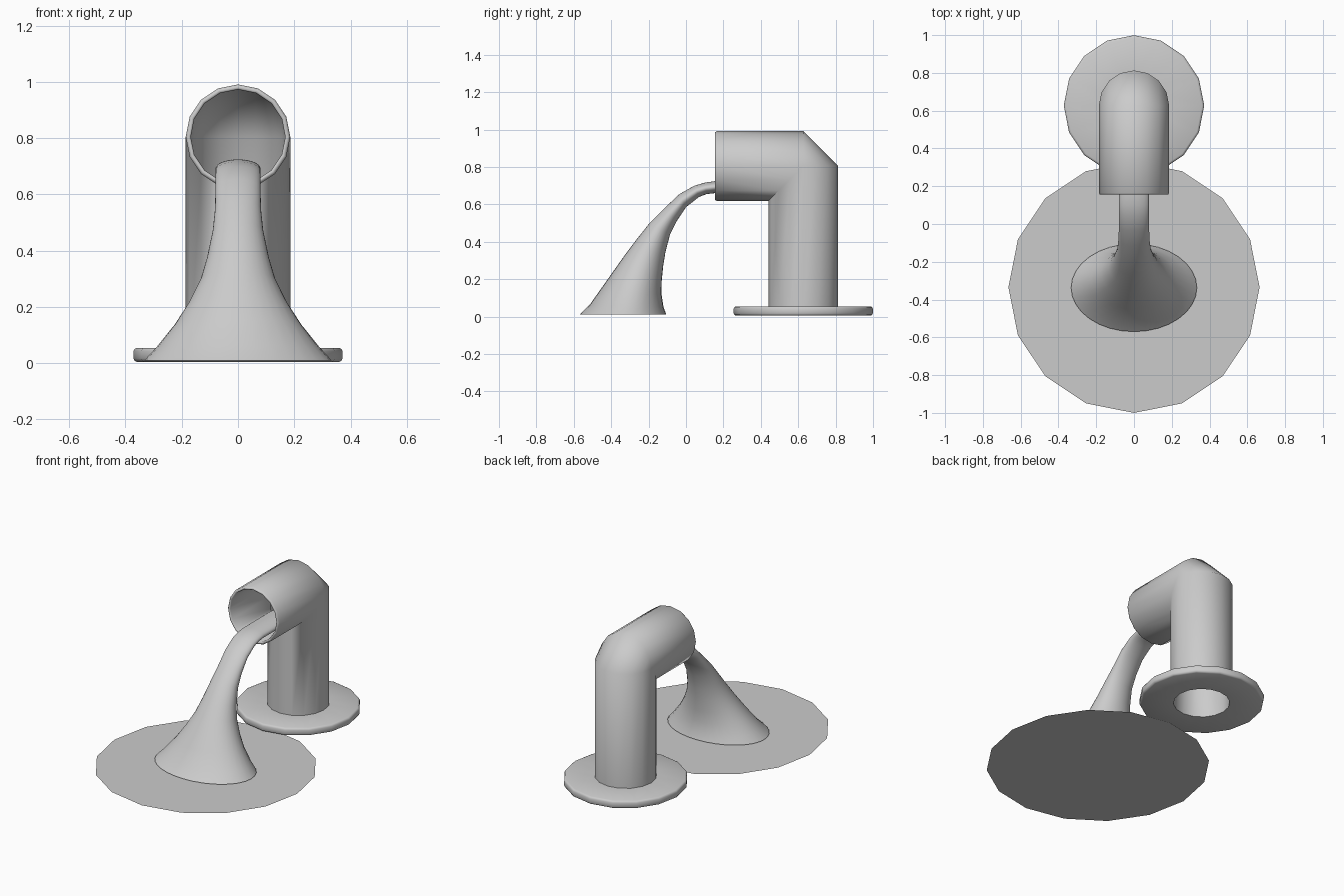
import bpy, bmesh, math

if "Cube" in bpy.data.objects:
    bpy.data.objects.remove(bpy.data.objects["Cube"])

grey = bpy.data.materials.new("plain grey")
grey.diffuse_color = (0.6, 0.6, 0.6, 1)
grey.use_nodes = True
grey.node_tree.nodes["Principled BSDF"].inputs["Base Color"].default_value = grey.diffuse_color

CY, CZ = 0.627, 0.805   # upright pipe axis (y) and spout axis (z)


def loft(name, rings, cap=False, loop=False, angle=60):
    """Skin a list of equal-length point rings."""
    bm = bmesh.new()
    vs = [[bm.verts.new(p) for p in r] for r in rings]
    n = len(vs[0])
    pairs = list(zip(vs, vs[1:])) + ([(vs[-1], vs[0])] if loop else [])
    for a, b in pairs:
        for i in range(n):
            j = (i + 1) % n
            bm.faces.new((a[i], a[j], b[j], b[i]))
    if cap:
        bm.faces.new(vs[0])
        bm.faces.new(vs[-1])
    bmesh.ops.remove_doubles(bm, verts=bm.verts, dist=1e-5)
    bmesh.ops.recalc_face_normals(bm, faces=bm.faces)
    return finish(name, bm, angle)


def finish(name, bm, angle):
    me = bpy.data.meshes.new(name)
    bm.to_mesh(me)
    bm.free()
    ob = bpy.data.objects.new(name, me)
    bpy.context.collection.objects.link(ob)
    me.materials.append(grey)
    bpy.ops.object.select_all(action='DESELECT')
    ob.select_set(True)
    bpy.context.view_layer.objects.active = ob
    bpy.ops.object.shade_smooth_by_angle(angle=math.radians(angle))
    return ob


def circle(r, n=16):
    return [(r * math.cos(2 * math.pi * i / n), r * math.sin(2 * math.pi * i / n)) for i in range(n)]


def upright(r, z):
    return [(x, CY + d, z) for x, d in circle(r)]


def spout(r, y):
    return [(x, y, CZ + d) for x, d in circle(r)]


def elbow(r):
    # mitred on the inside of the bend, chamfered on the outside
    c = circle(r)
    return [[(x, CY + d, CZ + min(d, 0)) for x, d in c],
            [(x, CY + min(d, 0), CZ + d) for x, d in c]]


# Hollow bent pipe: outer skin up and over, rounded mouth, inner skin back down
R, I = 0.186, 0.168
rings = [upright(R, 0.02)] + elbow(R)
rings += [spout(R, 0.163), spout(R - 0.006, 0.155), spout(I + 0.004, 0.155), spout(I, 0.16)]
rings += elbow(I)[::-1] + [upright(I, 0.02)]
loft("bent_pipe", rings, loop=True)

# Base flange with rounded rim
prof = [(I, 0.005), (0.36, 0.005), (0.368, 0.009), (0.372, 0.017),
        (0.372, 0.043), (0.368, 0.051), (0.36, 0.055), (I, 0.055)]
loft("base_flange", [upright(r, z) for r, z in prof], loop=True)

# Water stream: top edge (y, z), bottom edge (y, z), half width
sections = [
    (.44, .725, .44, .66, .08), (.155, .724, .155, .66, .08),
    (.10, .716, .11, .655, .08), (.045, .70, .07, .64, .08),
    (-.035, .655, .0, .585, .08), (-.115, .58, -.05, .51, .082),
    (-.195, .50, -.085, .44, .09), (-.27, .405, -.11, .345, .11),
    (-.33, .325, -.122, .27, .133), (-.39, .24, -.13, .19, .175),
    (-.45, .155, -.131, .12, .225), (-.515, .063, -.12, .05, .29),
    (-.57, .01, -.105, .01, .333)]
water = []
for ty, tz, by, bz, w in sections:
    water.append([(w * c, (ty + by) / 2 + (ty - by) / 2 * s, (tz + bz) / 2 + (tz - bz) / 2 * s)
                  for c, s in circle(1, 32)])
loft("water_stream", water, cap=True)

# Flat puddle
bm = bmesh.new()
bm.faces.new([bm.verts.new((x, y - 0.335, 0)) for x, y in circle(0.665)])
finish("puddle", bm, 30)
